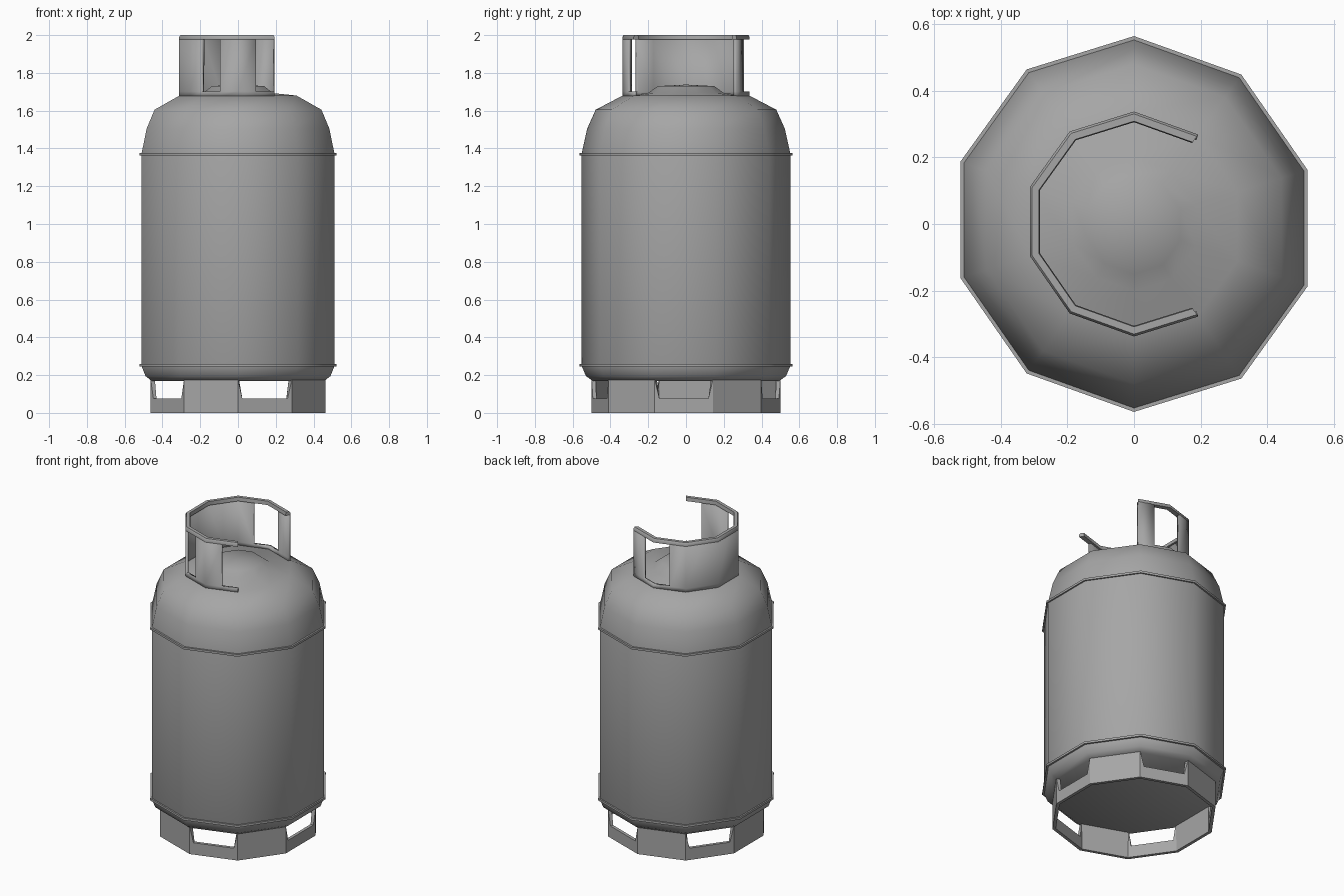
import bpy, bmesh, math

cube = bpy.data.objects.get("Cube")
if cube:
    bpy.data.objects.remove(cube, do_unlink=True)

grey = bpy.data.materials.new("painted_grey_steel")
grey.use_nodes = True
colour = (0.38, 0.38, 0.38, 1)
grey.diffuse_color = colour
grey.node_tree.nodes["Principled BSDF"].inputs["Base Color"].default_value = colour

SIDES = 10
STEP = math.tau / SIDES


def corner(k):
    """Unit corner of the slightly narrowed and sheared ten-sided plan."""
    a = STEP * (k + 0.5)
    x = 0.972 * math.cos(a)
    return (x, math.sin(a) - 0.024 * x)


def mix(p, q, t):
    return (p[0] + (q[0] - p[0]) * t, p[1] + (q[1] - p[1]) * t)


def finish(name, bm, angle=40, thickness=0, recalc=True):
    bmesh.ops.remove_doubles(bm, verts=bm.verts, dist=0.0001)
    if recalc:
        bmesh.ops.recalc_face_normals(bm, faces=bm.faces)
    mesh = bpy.data.meshes.new(name)
    bm.to_mesh(mesh)
    bm.free()
    mesh.materials.append(grey)
    ob = bpy.data.objects.new(name, mesh)
    bpy.context.collection.objects.link(ob)
    bpy.ops.object.select_all(action='DESELECT')
    ob.select_set(True)
    bpy.context.view_layer.objects.active = ob
    if angle:
        bpy.ops.object.shade_smooth_by_angle(angle=math.radians(angle))
    if thickness:
        mod = ob.modifiers.new("wall_thickness", 'SOLIDIFY')
        mod.thickness = thickness
        mod.offset = -1
        mod.use_even_offset = True
    return ob


def sweep(name, path, profile, loop_path=True, loop_profile=False):
    """Carry an (r, z) profile along plan directions."""
    bm = bmesh.new()
    rows = [[bm.verts.new((p[0] * r, p[1] * r, z)) for r, z in profile] for p in path]
    n, m = len(path), len(profile)
    for i in range(n if loop_path else n - 1):
        a, b = rows[i], rows[(i + 1) % n]
        for j in range(m if loop_profile else m - 1):
            k = (j + 1) % m
            bm.faces.new((a[j], b[j], b[k], a[k]))
    if not loop_path:
        bm.faces.new(rows[0])
        bm.faces.new(rows[-1])
    return finish(name, bm)


ring = [corner(k) for k in range(SIDES)]

# Tank with rounded shoulders and a raised centre on top
sweep("tank_body", ring, [
    (0, 0.17), (0.495, 0.17), (0.53, 0.195), (0.553, 0.25), (0.553, 1.37),
    (0.523, 1.505), (0.478, 1.605), (0.335, 1.68), (0.2, 1.693),
    (0.15, 1.73), (0, 1.738)])

# Weld bands
for name, z in (("lower_band", 0.252), ("upper_band", 1.37)):
    sweep(name, ring, [(0.55, z - 0.007), (0.563, z - 0.007),
                       (0.563, z + 0.007), (0.55, z + 0.007)], loop_profile=True)

# Foot ring, with a tapered opening in every other side
bm = bmesh.new()


def face(points, r):
    bm.faces.new([bm.verts.new((p[0] * r, p[1] * r, z)) for p, z in points])


FOOT, SILL, TOP = 0.5, 0.077, 0.178
for k in range(SIDES):
    a, b = corner(k), corner(k + 1)
    if k % 2:
        c, d = mix(a, b, 0.08), mix(a, b, 0.92)
        face([(a, 0), (b, 0), (b, SILL), (d, SILL), (c, SILL), (a, SILL)], FOOT)
        face([(a, SILL), (c, SILL), (a, TOP)], FOOT)
        face([(d, SILL), (b, SILL), (b, TOP)], FOOT)
    else:
        face([(a, 0), (b, 0), (b, SILL), (b, TOP), (a, TOP), (a, SILL)], FOOT)
finish("foot_ring", bm, angle=0, thickness=0.02, recalc=False)

# Guard collar, open on one side, with a hand window at the front and back
COLLAR, BASE, LEDGE, HEAD = 0.337, 1.672, 1.702, 1.978
bends = [corner(k) for k in range(1, 9)]
bm = bmesh.new()
for i in range(len(bends) - 1):
    a, b = bends[i], bends[i + 1]
    mid = mix(a, b, 0.5)
    for p, q, solid in ((a, mid, i not in (1, 5)), (mid, b, i not in (0, 6))):
        face([(p, BASE), (q, BASE), (q, LEDGE), (p, LEDGE)], COLLAR)
        if solid:
            face([(p, LEDGE), (q, LEDGE), (q, HEAD), (p, HEAD)], COLLAR)
finish("guard_collar", bm, thickness=0.018, recalc=False)

# Rolled rim on the collar
sweep("collar_rim", bends, [(COLLAR, 1.976), (COLLAR, 1.99), (0.33, 2.0),
                            (0.308, 2.0), (0.305, 1.976)],
      loop_path=False, loop_profile=True)
